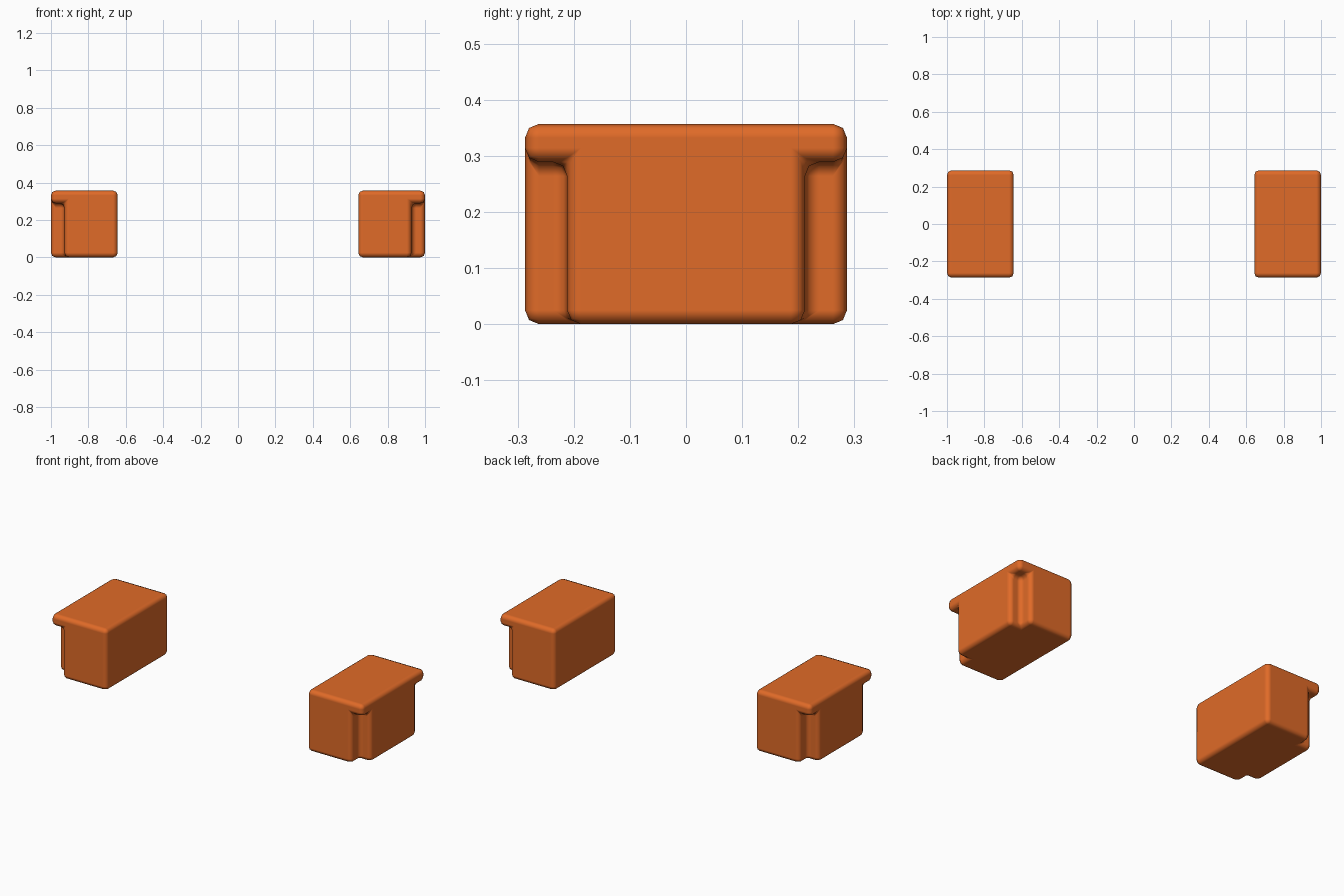
import bpy, bmesh

if "Cube" in bpy.data.objects:
    bpy.data.objects.remove(bpy.data.objects["Cube"])

IN, STEP, OUT = 0.643, 0.928, 1.0      # inner side, notch wall, outer side
HALF, NOTCH = 0.287, 0.212             # half depth, notch wall depth
LEDGE, TOP = 0.289, 0.357              # underside of lip, top

orange = bpy.data.materials.new("orange")
orange.diffuse_color = (0.745, 0.145, 0.021, 1)
orange.use_nodes = True
orange.node_tree.nodes["Principled BSDF"].inputs["Base Color"].default_value = orange.diffuse_color


def block(name, side):
    """Rounded block with the two outer corners notched out below the top lip."""
    bm = bmesh.new()
    cache = {}

    def face(*points):
        verts = []
        for p in points:
            if p not in cache:
                cache[p] = bm.verts.new((p[0] * side, p[1], p[2]))
            verts.append(cache[p])
        bm.faces.new(verts)

    # top, bottom and inner side
    face((IN, -HALF, TOP), (OUT, -HALF, TOP), (OUT, HALF, TOP), (IN, HALF, TOP))
    face((IN, -HALF, 0), (STEP, -HALF, 0), (STEP, -NOTCH, 0), (OUT, -NOTCH, 0),
         (OUT, NOTCH, 0), (STEP, NOTCH, 0), (STEP, HALF, 0), (IN, HALF, 0))
    face((IN, -HALF, 0), (IN, HALF, 0), (IN, HALF, TOP), (IN, -HALF, TOP))
    # outer side
    face((OUT, -NOTCH, 0), (OUT, NOTCH, 0), (OUT, NOTCH, LEDGE), (OUT, HALF, LEDGE),
         (OUT, HALF, TOP), (OUT, -HALF, TOP), (OUT, -HALF, LEDGE), (OUT, -NOTCH, LEDGE))
    # front and back, each with its notch
    for s in (-1, 1):
        h, n = s * HALF, s * NOTCH
        face((IN, h, 0), (STEP, h, 0), (STEP, h, LEDGE), (OUT, h, LEDGE),
             (OUT, h, TOP), (IN, h, TOP))
        face((STEP, h, 0), (STEP, n, 0), (STEP, n, LEDGE), (STEP, h, LEDGE))
        face((STEP, n, 0), (OUT, n, 0), (OUT, n, LEDGE), (STEP, n, LEDGE))
        face((STEP, h, LEDGE), (STEP, n, LEDGE), (OUT, n, LEDGE), (OUT, h, LEDGE))
    bmesh.ops.recalc_face_normals(bm, faces=bm.faces)
    for f in bm.faces:
        f.smooth = True
    mesh = bpy.data.meshes.new(name)
    bm.to_mesh(mesh)
    bm.free()
    mesh.materials.append(orange)
    obj = bpy.data.objects.new(name, mesh)
    bpy.context.collection.objects.link(obj)
    # soft rounded edges
    bevel = obj.modifiers.new("rounding", 'BEVEL')
    bevel.width = 0.025
    bevel.segments = 2
    bevel.limit_method = 'ANGLE'
    bevel.harden_normals = True


block("left_block", -1)
block("right_block", 1)
